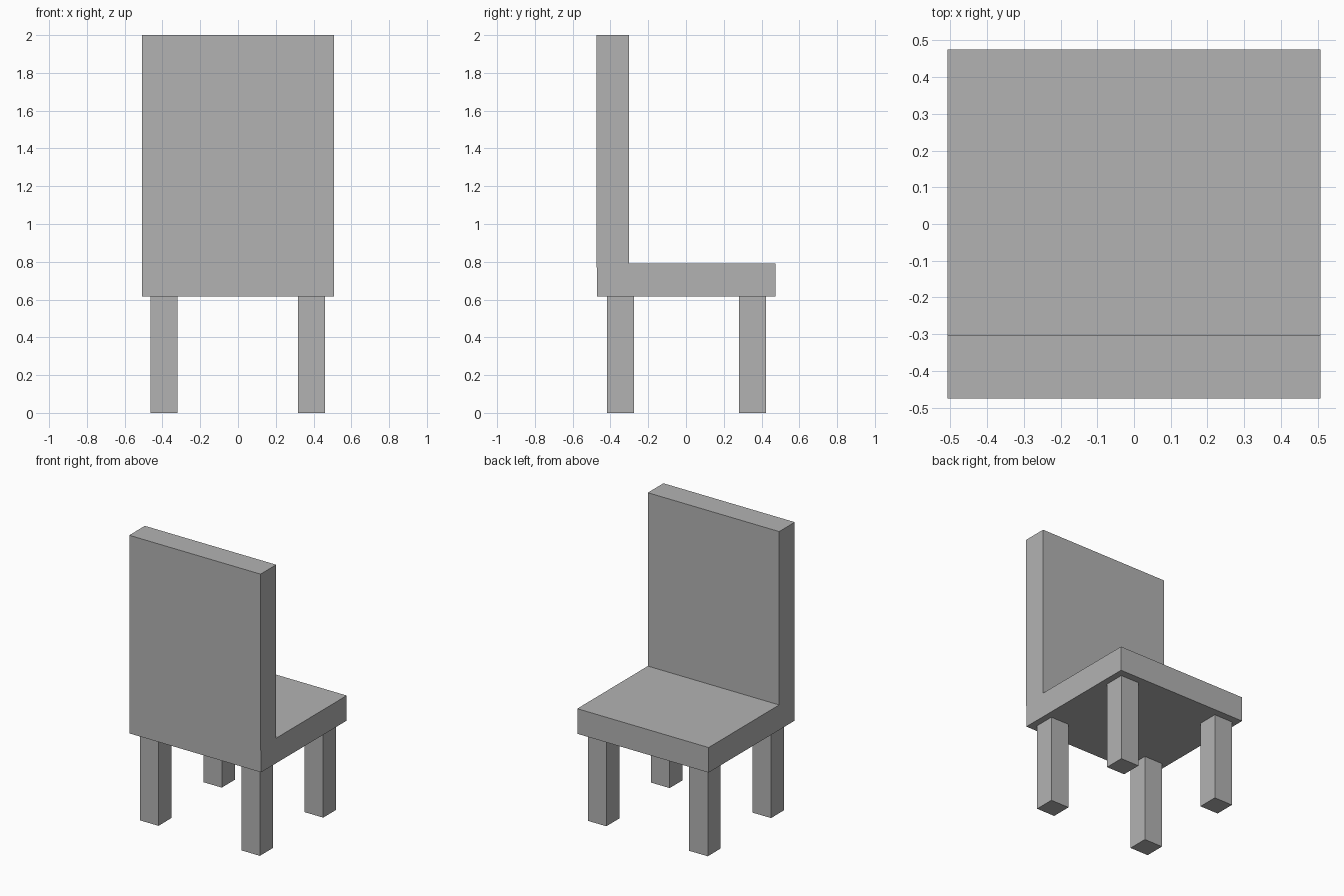
import bpy
import bmesh
from mathutils import Vector

if "Cube" in bpy.data.objects:
    bpy.data.objects.remove(bpy.data.objects["Cube"], do_unlink=True)

# One plain grey for the whole chair
grey = bpy.data.materials.new("plain_grey")
grey.use_nodes = True
colour = (0.45, 0.45, 0.45, 1)
grey.diffuse_color = colour
grey.node_tree.nodes["Principled BSDF"].inputs["Base Color"].default_value = colour


def box(name, low, high):
    """Add a flat-sided box between two opposite corners."""
    low, high = Vector(low), Vector(high)
    bm = bmesh.new()
    bmesh.ops.create_cube(bm, size=1)
    bmesh.ops.scale(bm, vec=high - low, verts=bm.verts)
    mesh = bpy.data.meshes.new(name)
    bm.to_mesh(mesh)
    bm.free()
    mesh.materials.append(grey)
    obj = bpy.data.objects.new(name, mesh)
    obj.location = (low + high) / 2
    bpy.context.collection.objects.link(obj)
    return obj


# Seat slab and upright backrest
box("seat", (-0.507, -0.47, 0.615), (0.507, 0.475, 0.79))
box("backrest", (-0.507, -0.475, 0.77), (0.507, -0.303, 2))

# Four square legs, set in from the seat corners
leg_width = 0.143
for side, x in (("right", -0.393), ("left", 0.39)):
    for end, y in (("front", -0.346), ("back", 0.352)):
        h = leg_width / 2
        box(f"{end}_{side}_leg", (x - h, y - h, 0), (x + h, y + h, 0.62))
